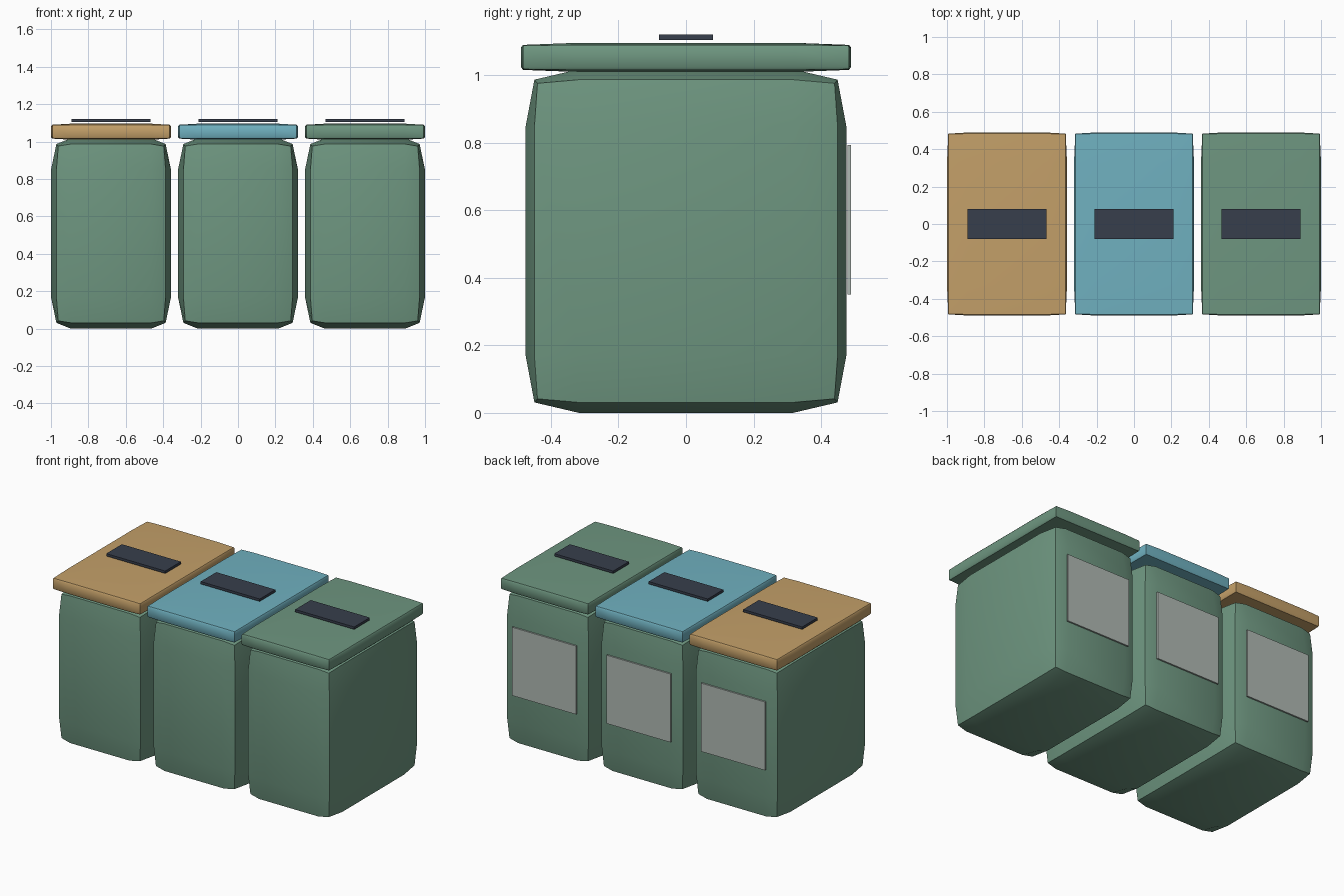
import bpy, bmesh, math
from mathutils import Vector

cube = bpy.data.objects.get("Cube")
if cube:
    bpy.data.objects.remove(cube, do_unlink=True)


def material(name, hex_code):
    """Flat material from an sRGB hex code, stored as linear values."""
    rgb = [int(hex_code[i:i + 2], 16) / 255 for i in (0, 2, 4)]
    color = [c / 12.92 if c <= 0.04045 else ((c + 0.055) / 1.055) ** 2.4 for c in rgb] + [1.0]
    mat = bpy.data.materials.new(name)
    mat.use_nodes = True
    mat.diffuse_color = color
    shader = next(n for n in mat.node_tree.nodes if n.type == 'BSDF_PRINCIPLED')
    shader.inputs["Base Color"].default_value = color
    shader.inputs["Roughness"].default_value = 0.8
    return mat


GREEN = material("bin green", "6e9680")
ORANGE = material("lid tan", "c4a069")
BLUE = material("lid blue", "70b1c0")
DARK = material("slot dark", "373e4c")
GREY = material("label grey", "b0bab4")


def add_box(name, center, half, mat, pull=None):
    """Box; with pull, each face bulges out from drawn-in edges."""
    bm = bmesh.new()
    bmesh.ops.create_cube(bm, size=2)
    if pull:
        bmesh.ops.subdivide_edges(bm, edges=bm.edges[:], cuts=2, use_grid_fill=True)
    for v in bm.verts:
        outer = [abs(c) > 0.9 for c in v.co]
        # edge vertices move inwards, corners a little further
        draw_in = {2: 1.0, 3: 1.35}.get(sum(outer), 0.0) if pull else 0.0
        v.co = Vector([
            math.copysign(half[i] - pull[i] * draw_in if pull and outer[i]
                          else half[i] * (1 if outer[i] else 2 / 3), v.co[i])
            for i in range(3)])
    bmesh.ops.recalc_face_normals(bm, faces=bm.faces[:])
    mesh = bpy.data.meshes.new(name)
    bm.to_mesh(mesh)
    bm.free()
    mesh.materials.append(mat)
    obj = bpy.data.objects.new(name, mesh)
    obj.location = center
    bpy.context.collection.objects.link(obj)
    if pull:
        bpy.ops.object.select_all(action='DESELECT')
        obj.select_set(True)
        bpy.context.view_layer.objects.active = obj
        bpy.ops.object.shade_smooth_by_angle(angle=math.radians(35))
    return obj


# Three bins in a row, each with a coloured lid, a slot plate and a back label
for side, x, lid_mat in (("right", -0.679, ORANGE), ("middle", 0, BLUE), ("left", 0.679, GREEN)):
    add_box(side + "_bin_body", (x, 0, 0.509), (0.321, 0.475, 0.509), GREEN, (0.029, 0.026, 0.031))
    add_box(side + "_bin_lid", (x, 0, 1.053), (0.321, 0.489, 0.043), lid_mat, (0.007, 0.006, 0.006))
    add_box(side + "_slot_plate", (x, 0, 1.113), (0.212, 0.08, 0.008), DARK)
    add_box(side + "_back_label", (x, 0.483, 0.572), (0.23, 0.005, 0.222), GREY)
